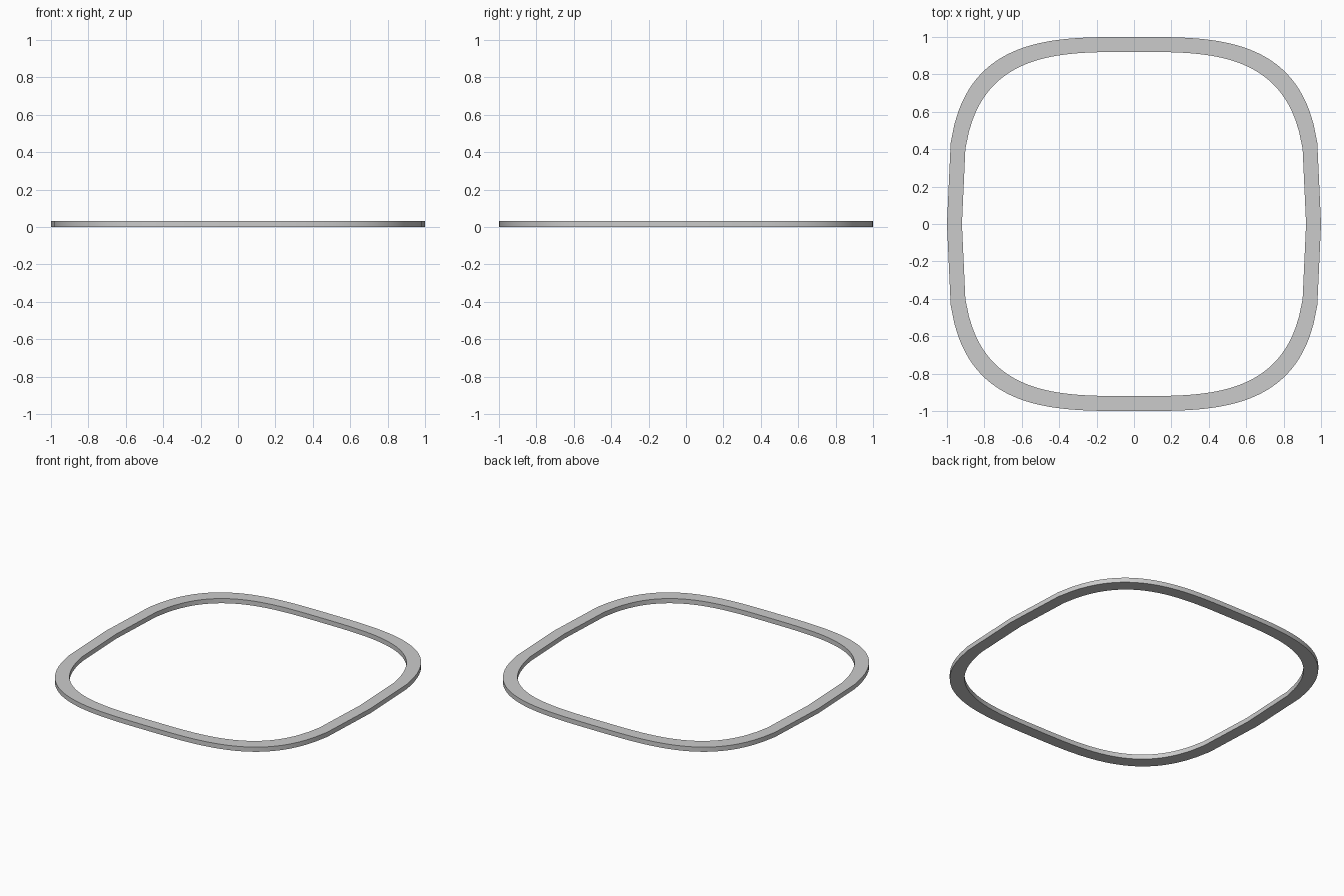
import bpy, bmesh

if "Cube" in bpy.data.objects:
    bpy.data.objects.remove(bpy.data.objects["Cube"])

N = 3.3        # superellipse exponent
STEPS = 100    # samples across x
HEIGHT = 0.032
INNER = 0.92


def outline(r):
    # rounded-square loop sampled evenly across x
    xs = [-1 + 2 * i / STEPS for i in range(STEPS + 1)]
    f = lambda x: max(0.0, 1 - abs(x) ** N) ** (1 / N)
    pts = [(x, f(x)) for x in xs] + [(x, -f(x)) for x in xs[-2:0:-1]]
    return [(x * r, y * r) for x, y in pts]


# Flat rounded-square ring with rectangular section
bm = bmesh.new()
loops = [[bm.verts.new((x, y, z)) for x, y in outline(r)]
         for r, z in ((1, 0), (1, HEIGHT), (INNER, HEIGHT), (INNER, 0))]
for k in range(4):
    a, b = loops[k], loops[(k + 1) % 4]
    for i in range(len(a)):
        j = (i + 1) % len(a)
        bm.faces.new((a[i], a[j], b[j], b[i]))
bmesh.ops.recalc_face_normals(bm, faces=bm.faces)
mesh = bpy.data.meshes.new("rounded_square_ring")
bm.to_mesh(mesh)
bm.free()
ring = bpy.data.objects.new("rounded_square_ring", mesh)
bpy.context.collection.objects.link(ring)
bpy.context.view_layer.objects.active = ring
ring.select_set(True)
bpy.ops.object.shade_smooth_by_angle(angle=0.5)
